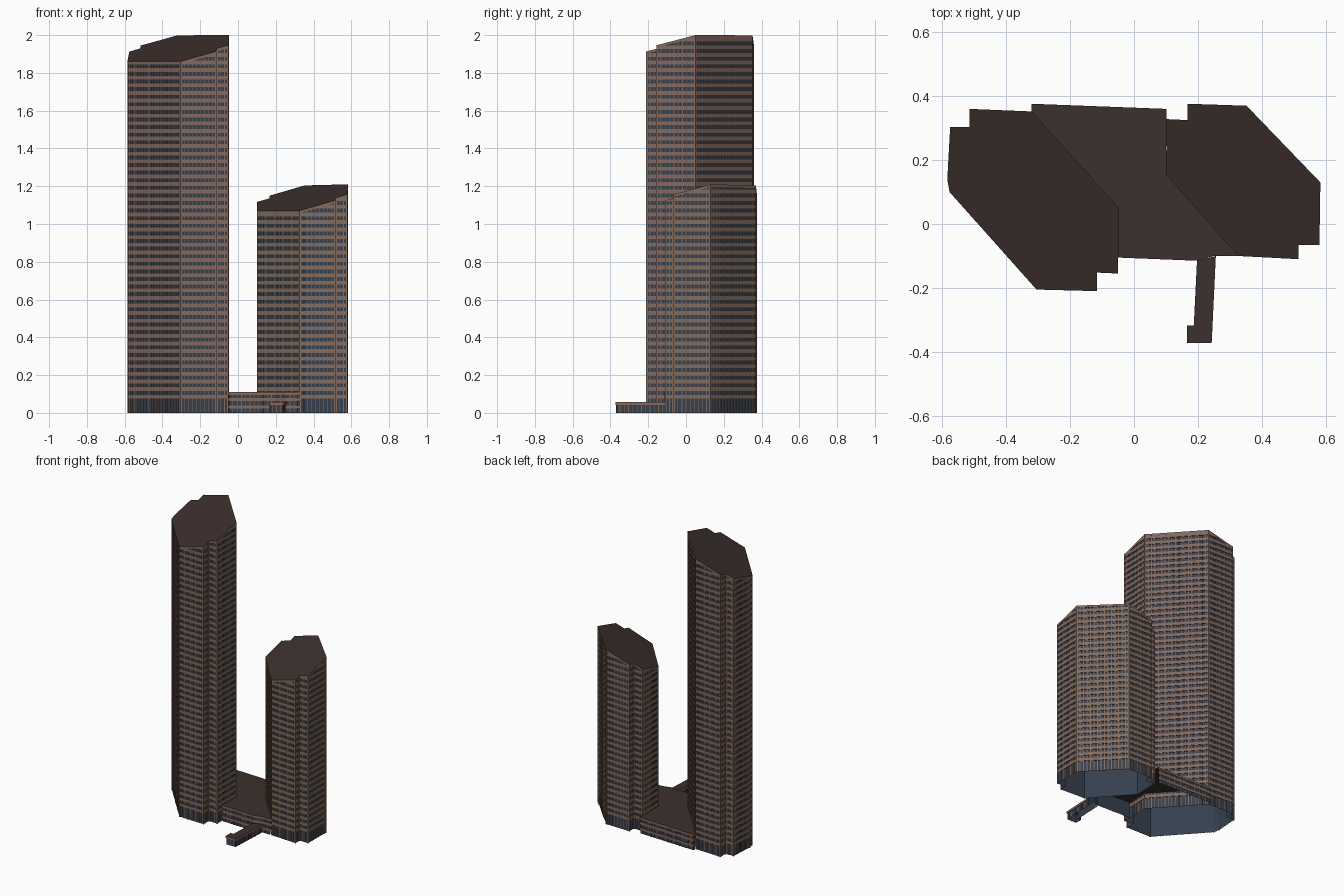
import bpy, bmesh
from mathutils import Vector

if "Cube" in bpy.data.objects:
    bpy.data.objects.remove(bpy.data.objects["Cube"])

INSET = 0.004      # how far the glass sits behind the stone bands
PITCH = 0.0402     # floor to floor height


def material(name, rgb):
    m = bpy.data.materials.new(name)
    m.diffuse_color = (*rgb, 1)
    m.use_nodes = True
    m.node_tree.nodes["Principled BSDF"].inputs["Base Color"].default_value = m.diffuse_color
    return m


GLASS = material("blue_glass", (0.036, 0.05, 0.075))
STONE_A = material("brown_stone", (0.23, 0.14, 0.11))
STONE_B = material("tan_stone", (0.23, 0.15, 0.11))
ROOF = material("dark_roof", (0.045, 0.029, 0.026))


def offset(pts, d):
    """Move a counter-clockwise outline inwards by d with mitred corners."""
    out, n = [], len(pts)
    for i, p in enumerate(pts):
        p, a, b = Vector(p), Vector(pts[i - 1]), Vector(pts[(i + 1) % n])
        u, v = (p - a).normalized(), (b - p).normalized()
        nu, nv = Vector((-u.y, u.x)), Vector((-v.y, v.x))
        out.append(p + (nu + nv) * d / (1 + nu.dot(nv)))
    return out


def face(bm, *cos):
    return bm.faces.new([bm.verts.new(c) for c in cos])


def finish(name, bm, mat, plane=None):
    if plane:
        bmesh.ops.bisect_plane(bm, geom=bm.verts[:] + bm.edges[:] + bm.faces[:],
                               plane_co=plane[0], plane_no=plane[1], clear_outer=True)
    bmesh.ops.remove_doubles(bm, verts=bm.verts[:], dist=1e-6)
    me = bpy.data.meshes.new(name)
    bm.to_mesh(me)
    bm.free()
    me.materials.append(mat)
    ob = bpy.data.objects.new(name, me)
    bpy.context.collection.objects.link(ob)


def building(name, pts, roof, bands, stone, skip=(), spacing=0.022, piers=True):
    """roof: three points of the roof plane; bands: (bottom, top) heights;
    skip: outline edges with no wall."""
    a, b, c = (Vector(p) for p in roof)
    no = (b - a).cross(c - a).normalized()
    no *= 1 if no.z > 0 else -1
    plane = (a, no)

    def height(p):
        return a.z - (no.x * (p[0] - a.x) + no.y * (p[1] - a.y)) / no.z

    def at(p, z):
        return (p[0], p[1], z)

    n = len(pts)
    outer, inner = [Vector(p) for p in pts], offset(pts, INSET)
    walls = [(i, (i + 1) % n) for i in range(n) if i not in skip]
    top = max(height(p) for p in pts) + 0.02

    # glass shell, open underneath
    bm = bmesh.new()
    for i, j in walls:
        p, q = inner[i], inner[j]
        face(bm, at(p, 0), at(q, 0), at(q, height(q)), at(p, height(p)))
    finish(name + "_glass", bm, GLASS)

    # floor bands with ledges, trimmed by the roof plane
    bm = bmesh.new()
    for z0, z1 in bands:
        for i, j in walls:
            p, q, r, s = outer[i], outer[j], inner[j], inner[i]
            face(bm, at(p, z0), at(q, z0), at(q, z1), at(p, z1))
            face(bm, at(p, z1), at(q, z1), at(r, z1), at(s, z1))
            face(bm, at(s, z0), at(r, z0), at(q, z0), at(p, z0))
    finish(name + "_floor_bands", bm, stone, plane)

    # window mullions and corner piers
    bm = bmesh.new()
    for i, j in walls:
        p, q = outer[i], outer[j]
        length = (q - p).length
        d = (q - p) / length
        out = Vector((d.y, -d.x))
        count = max(1, round(length / spacing))
        posts = [(length * k / count, 0.0018, -0.001) for k in range(1, count)]
        if piers:
            posts += [(0.004, 0.004, 0.0005), (length - 0.004, 0.004, 0.0005)]
        for t, half, lift in posts:
            f0, f1 = (p + d * (t + s * half) + out * lift for s in (-1, 1))
            b0, b1 = (f - out * (INSET + lift) for f in (f0, f1))
            for u, v in ((b0, f0), (f0, f1), (f1, b1)):
                face(bm, at(u, 0), at(v, 0), at(v, top), at(u, top))
    finish(name + "_mullions", bm, stone, plane)

    # fascia following the roof edge
    bm = bmesh.new()
    for i, j in walls:
        p, q, r, s = outer[i], outer[j], inner[j], inner[i]
        hp, hq = height(p), height(q)
        face(bm, at(p, hp - .014), at(q, hq - .014), at(q, hq), at(p, hp))
        face(bm, at(s, hp - .014), at(r, hq - .014), at(q, hq - .014), at(p, hp - .014))
    finish(name + "_fascia", bm, stone)

    # roof sheet
    bm = bmesh.new()
    face(bm, *[at(p, height(p)) for p in outer])
    finish(name + "_roof", bm, ROOF)


def floors(top):
    return [(0.076 + k * PITCH, 0.096 + k * PITCH) for k in range(int((top - 0.076) / PITCH) + 1)]


# tall tower
building("tall_tower",
         [(-.305, -.205), (-.115, -.21), (-.115, -.152), (-.05, -.155), (-.047, .05), (-.32, .352),
          (-.515, .36), (-.515, .303), (-.575, .303), (-.584, .14), (-.577, .10)],
         [(-.577, .10, 1.86), (-.305, -.205, 1.86), (-.047, .05, 2.0)], floors(2.0), STONE_A)

# short tower
building("short_tower",
         [(.325, -.10), (.515, -.11), (.515, -.065), (.58, -.065), (.583, .13), (.352, .37),
          (.168, .376), (.168, .325), (.102, .328), (.10, .155)],
         [(.10, .155, 1.07), (.325, -.10, 1.07), (.583, .13, 1.21)], floors(1.21), STONE_B)

# low podium linking the towers
building("podium",
         [(-.05, -.105), (.20, -.115), (.25, -.10), (.325, -.10), (.10, .155), (.102, .36),
          (-.32, .376), (-.32, .352), (-.047, .05)],
         [(0, 0, .11), (1, 0, .11), (0, 1, .11)], [(.024, .040), (.062, .080)], STONE_A,
         skip=(3, 4, 7, 8), piers=False)

# entrance walkway canopy
building("entrance_walkway",
         [(.165, -.372), (.243, -.372), (.256, -.10), (.197, -.115), (.187, -.317), (.165, -.317)],
         [(0, 0, .057), (1, 0, .057), (0, 1, .057)], [], STONE_A, skip=(2,), piers=False)
